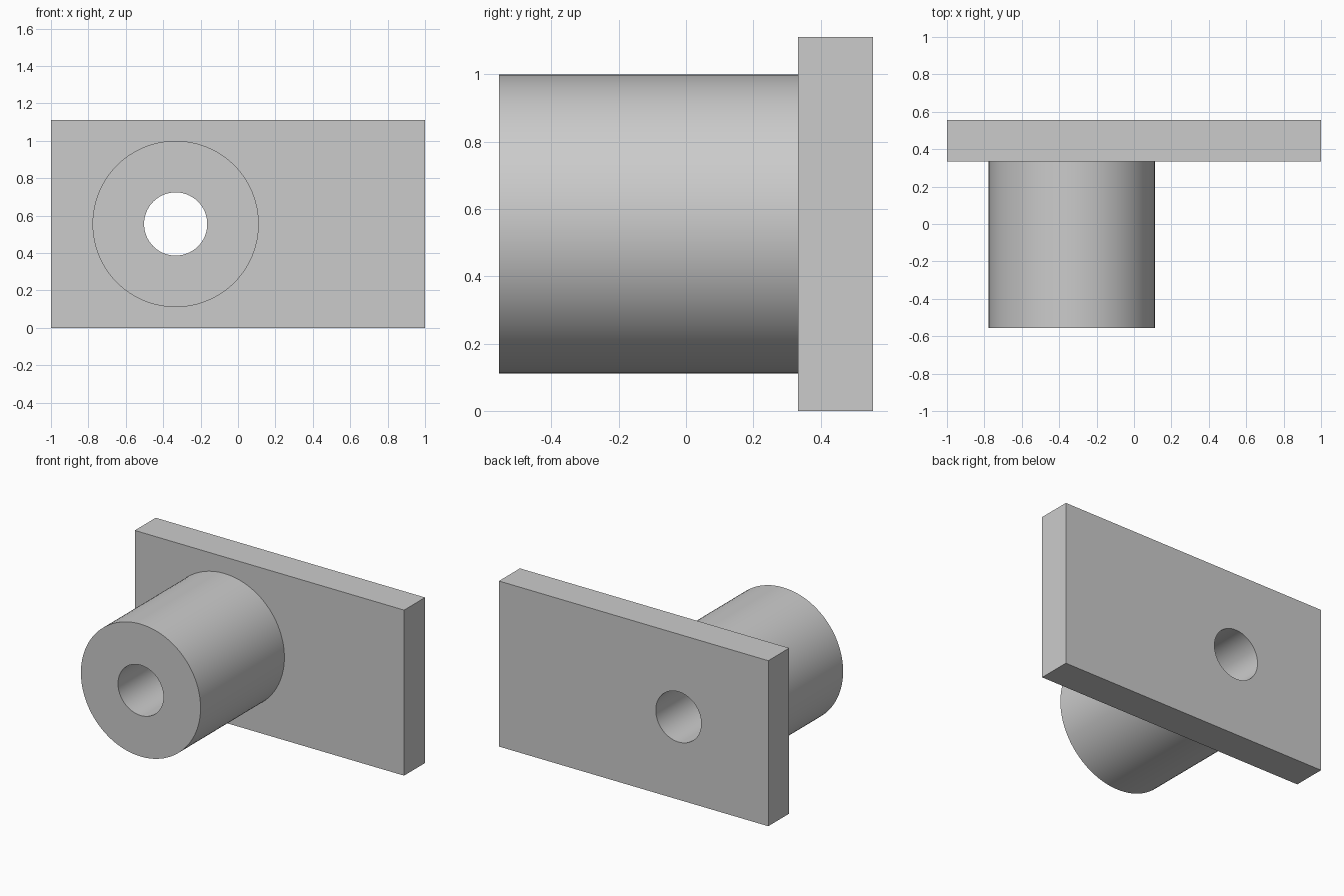
import bpy
import math

default = bpy.data.objects.get("Cube")
if default:
    bpy.data.objects.remove(default, do_unlink=True)

U = 1 / 9                      # design unit
BORE_X, BORE_Z = -3 * U, 5 * U  # shared axis of boss and bore

grey = bpy.data.materials.new("plain grey")
grey.use_nodes = True
colour = (0.6, 0.6, 0.6, 1)
grey.diffuse_color = colour
grey.node_tree.nodes["Principled BSDF"].inputs["Base Color"].default_value = colour


def cylinder(name, radius, y0, y1):
    """Cylinder along y on the shared axis."""
    bpy.ops.mesh.primitive_cylinder_add(
        vertices=96, radius=radius, depth=y1 - y0,
        location=(BORE_X, (y0 + y1) / 2, BORE_Z), rotation=(math.pi / 2, 0, 0))
    obj = bpy.context.object
    obj.name = name
    obj.data.materials.append(grey)
    return obj


def combine(target, tool, operation):
    """Apply a boolean and discard the tool."""
    mod = target.modifiers.new(operation.lower(), "BOOLEAN")
    mod.operation = operation
    mod.solver = "EXACT"
    mod.object = tool
    bpy.ops.object.select_all(action="DESELECT")
    bpy.context.view_layer.objects.active = target
    target.select_set(True)
    bpy.ops.object.modifier_apply(modifier=mod.name)
    bpy.data.objects.remove(tool, do_unlink=True)


# Back plate
bpy.ops.mesh.primitive_cube_add(size=1, location=(0, 4 * U, 5 * U))
bracket = bpy.context.object
bracket.name = "flanged_bushing"
bracket.scale = (18 * U, 2 * U, 10 * U)
bpy.ops.object.transform_apply(location=False, rotation=False, scale=True)
bracket.data.materials.append(grey)

# Boss fused to the plate, then the bore cut through both
combine(bracket, cylinder("boss", 4 * U, -5 * U, 4 * U), "UNION")
combine(bracket, cylinder("bore_cutter", 1.52 * U, -6 * U, 6 * U), "DIFFERENCE")

bpy.ops.object.shade_smooth_by_angle(angle=math.radians(30))
